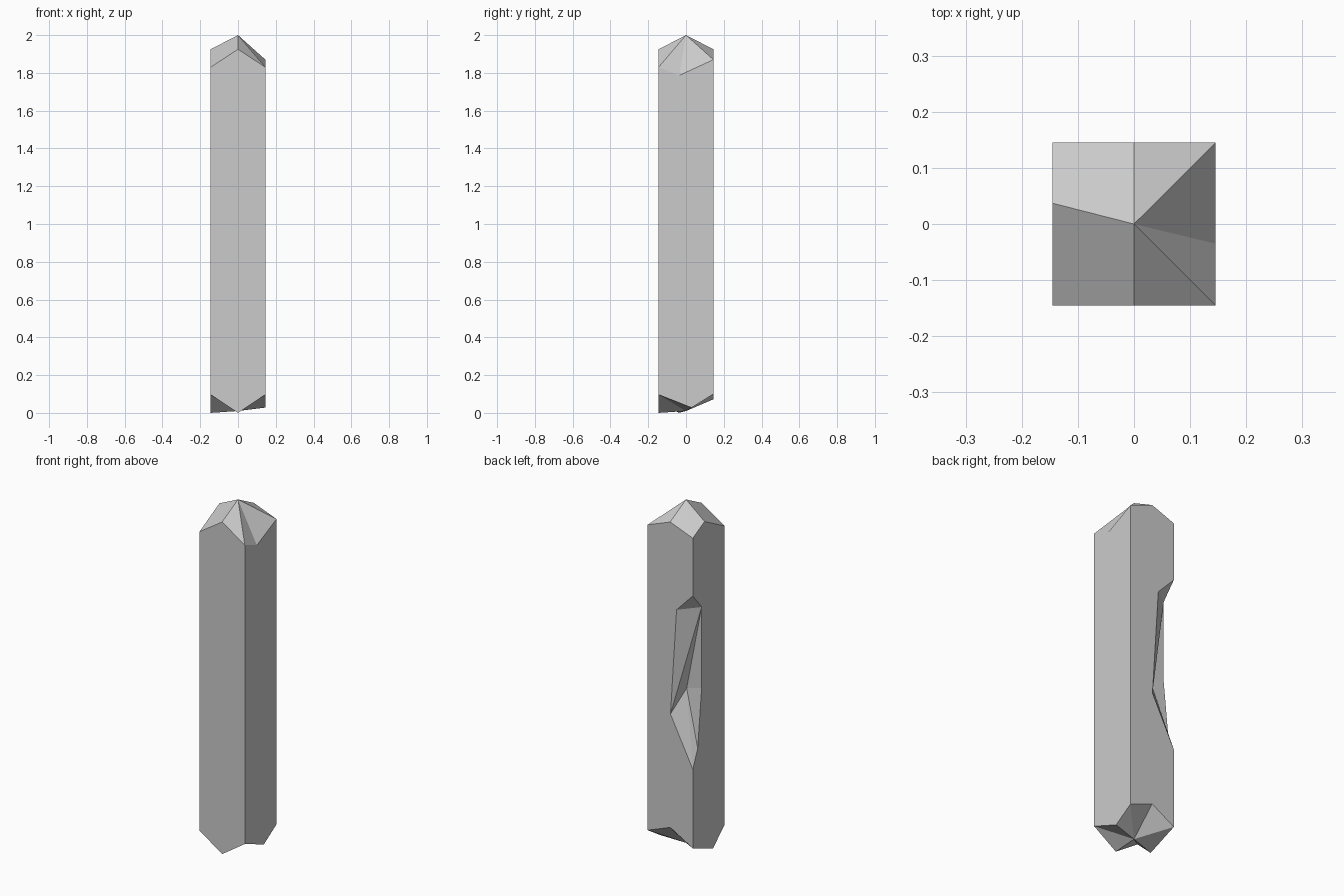
import bpy, bmesh

if "Cube" in bpy.data.objects:
    bpy.data.objects.remove(bpy.data.objects["Cube"])

H = 0.145  # half width of the square post
bm = bmesh.new()
V = lambda *p: bm.verts.new(p)


def ring(corner_z, mids):
    """Corner and mid-side points, starting front-left and going round via the right."""
    corners = [(-H, -H), (H, -H), (H, H), (-H, H)]
    out = []
    for (x, y), z, m in zip(corners, corner_z, mids):
        out += [V(x, y, z), V(*m)]
    return out


# chipped ends: ring points and a centre point each
top = ring((1.83, 1.83, 1.87, 1.87),
           ((0, -H, 1.925), (H, -0.035, 1.787), (0, H, 1.925), (-H, 0.037, 1.925)))
bottom = ring((0.097, 0.097, 0.1, 0.072),
              ((0, -H, 0), (H, 0.03, 0.028), (0, H, 0.155), (-H, -0.04, 0)))
for rim, centre in ((top, V(0, 0, 2)), (bottom, V(0, 0, 0.01))):
    for i in range(8):
        bm.faces.new((rim[i], rim[(i + 1) % 8], centre))

# gouge on the back-left edge
edge_top, edge_low = V(-H, H, 1.535), V(-H, H, 0.53)
back_up, back_low = V(-0.041, H, 1.427), V(-0.002, H, 0.812)
side_up, side_mid, side_low = V(-H, 0.064, 1.44), V(-H, 0.064, 0.97), V(-H, 0.1, 0.634)
deep = V(-0.05, 0.065, 0.945)
for f in ((edge_top, back_up, side_up), (back_up, back_low, side_up),
          (side_up, back_low, deep), (side_up, deep, side_mid),
          (deep, back_low, edge_low), (deep, edge_low, side_low),
          (deep, side_low, side_mid)):
    bm.faces.new(f)

# four long sides, the back and left ones following the gouge outline
outlines = [[], [], [edge_low, back_low, back_up, edge_top],
            [edge_top, side_up, side_mid, side_low, edge_low]]
for s, gouge in enumerate(outlines):
    a, m, b = 2 * s, 2 * s + 1, (2 * s + 2) % 8
    lower, upper = [bottom[a], bottom[m], bottom[b]], [top[b], top[m], top[a]]
    if s == 3:
        bm.faces.new(lower + upper + gouge)
    else:
        bm.faces.new(lower + gouge + upper)

bmesh.ops.recalc_face_normals(bm, faces=bm.faces)
sides = [f for f in bm.faces if len(f.verts) > 4]
bmesh.ops.triangulate(bm, faces=sides, ngon_method='EAR_CLIP')
mesh = bpy.data.meshes.new("chipped_post")
bm.to_mesh(mesh)
bm.free()
bpy.context.collection.objects.link(bpy.data.objects.new("chipped_post", mesh))
